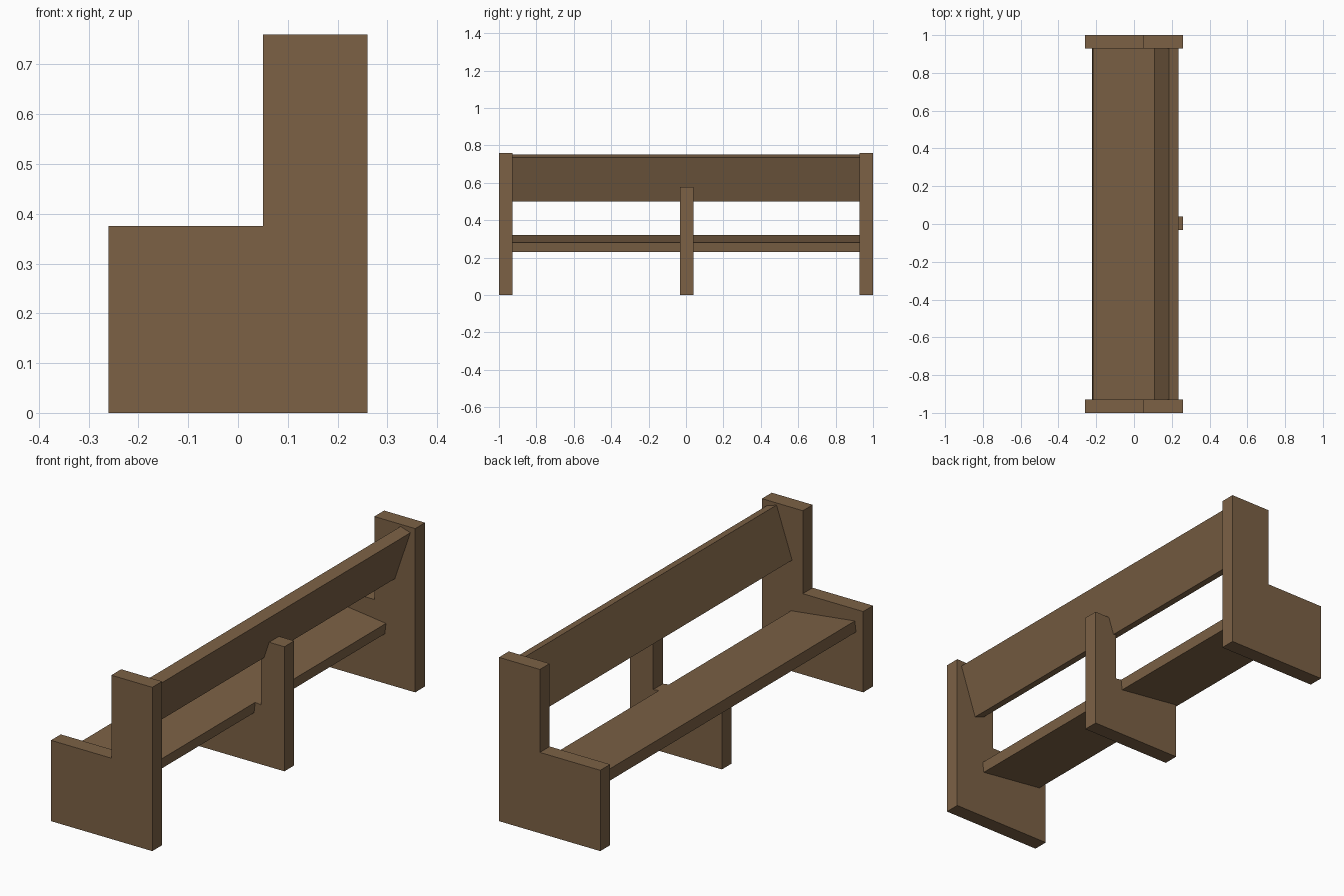
import bpy
import bmesh

if "Cube" in bpy.data.objects:
    bpy.data.objects.remove(bpy.data.objects["Cube"])

# One wood colour for the whole bench
wood = bpy.data.materials.new("brown wood")
wood.diffuse_color = (0.20, 0.12, 0.06, 1.0)
wood.use_nodes = True
wood.node_tree.nodes["Principled BSDF"].inputs["Base Color"].default_value = wood.diffuse_color


def board(name, profile, y0, y1):
    """Extrude a side profile of (x, z) points along y."""
    bm = bmesh.new()
    face = bm.faces.new([bm.verts.new((x, y0, z)) for x, z in profile])
    ext = bmesh.ops.extrude_face_region(bm, geom=[face])
    verts = [v for v in ext["geom"] if isinstance(v, bmesh.types.BMVert)]
    bmesh.ops.translate(bm, verts=verts, vec=(0, y1 - y0, 0))
    bmesh.ops.recalc_face_normals(bm, faces=bm.faces)
    mesh = bpy.data.meshes.new(name)
    bm.to_mesh(mesh)
    bm.free()
    mesh.materials.append(wood)
    obj = bpy.data.objects.new(name, mesh)
    bpy.context.collection.objects.link(obj)
    return obj


# L-shaped end panels
end_profile = [(-0.26, 0), (0.26, 0), (0.26, 0.76), (0.05, 0.76),
               (0.05, 0.375), (-0.26, 0.375)]
for name, y0 in (("end_panel_near", -1.0), ("end_panel_far", 0.928)):
    board(name, end_profile, y0, y0 + 0.072)

# Seat plank, tilted back
board("seat", [(-0.223, 0.27), (0.104, 0.23), (0.11, 0.28), (-0.217, 0.32)],
      -0.928, 0.928)

# Leaning backrest plank
board("backrest", [(0.105, 0.516), (0.155, 0.499), (0.235, 0.734), (0.185, 0.75)],
      -0.928, 0.928)

# Middle support, cut to carry the seat and the backrest
board("middle_support",
      [(-0.213, 0), (0.26, 0), (0.26, 0.578), (0.182, 0.578), (0.155, 0.499),
       (0.14, 0.504), (0.14, 0.276), (0.11, 0.28), (0.104, 0.23), (-0.213, 0.269)],
      -0.031, 0.041)
